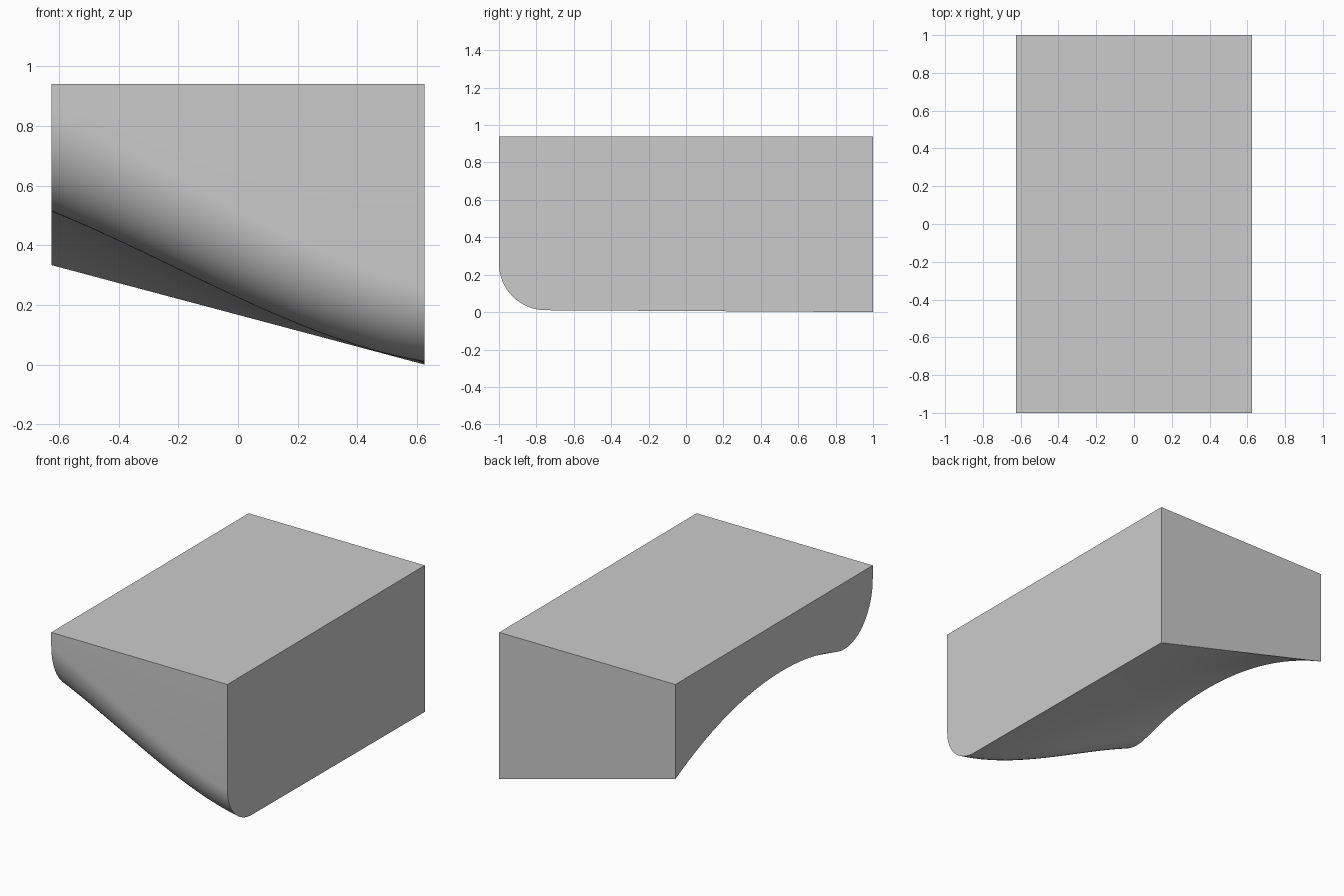
import bpy, bmesh, math

# Remove the default cube only
cube = bpy.data.objects.get("Cube")
if cube:
    bpy.data.objects.remove(cube, do_unlink=True)

HALF_W, TOP = 0.625, 0.94
ACROSS, ALONG, ROUND = 40, 48, 16


def section(u):
    """Closed (y, z) outline; u runs from 0 on the deep side to 1 on the arched side."""
    s = 0.4 * u + 1.2 * u**2 - 0.6 * u**3
    back = 0.333 * u
    nose = 0.01 + 0.503 * s
    depth, height = 0.25 + 0.03 * u, 0.25 + 0.09 * u
    pts = [(1, TOP)]
    # Arched underside
    for i in range(ALONG):
        t = i / ALONG
        hump = 0.72 * s * t * (1 - t) * (1 - t**18)
        pts.append((1 - t * (2 - depth), back + (nose - back) * t + hump))
    # Rounded nose
    for i in range(ROUND + 1):
        a = math.pi / 2 * i / ROUND
        pts.append((-1 + depth * (1 - math.sin(a)), nose + height * (1 - math.cos(a))))
    pts.append((-1, TOP))
    return pts


# Loft the sections across the width and cap both sides
bm = bmesh.new()
rings = []
for i in range(ACROSS + 1):
    u = i / ACROSS
    x = HALF_W * (1 - 2 * u)
    rings.append([bm.verts.new((x, y, z)) for y, z in section(u)])
for a, b in zip(rings, rings[1:]):
    for j in range(len(a)):
        k = (j + 1) % len(a)
        bm.faces.new((a[j], a[k], b[k], b[j]))
bm.faces.new(rings[0])
bm.faces.new(rings[-1])
bmesh.ops.recalc_face_normals(bm, faces=bm.faces)

mesh = bpy.data.meshes.new("sculpted_block")
bm.to_mesh(mesh)
bm.free()
block = bpy.data.objects.new("sculpted_block", mesh)
bpy.context.collection.objects.link(block)

# Plain grey finish
grey = bpy.data.materials.new("light_grey")
grey.use_nodes = True
colour = (0.6, 0.6, 0.6, 1)
grey.diffuse_color = colour
grey.node_tree.nodes["Principled BSDF"].inputs["Base Color"].default_value = colour
mesh.materials.append(grey)

# Smooth underside with sharp box edges
bpy.ops.object.select_all(action="DESELECT")
block.select_set(True)
bpy.context.view_layer.objects.active = block
bpy.ops.object.shade_smooth_by_angle(angle=math.radians(30))
